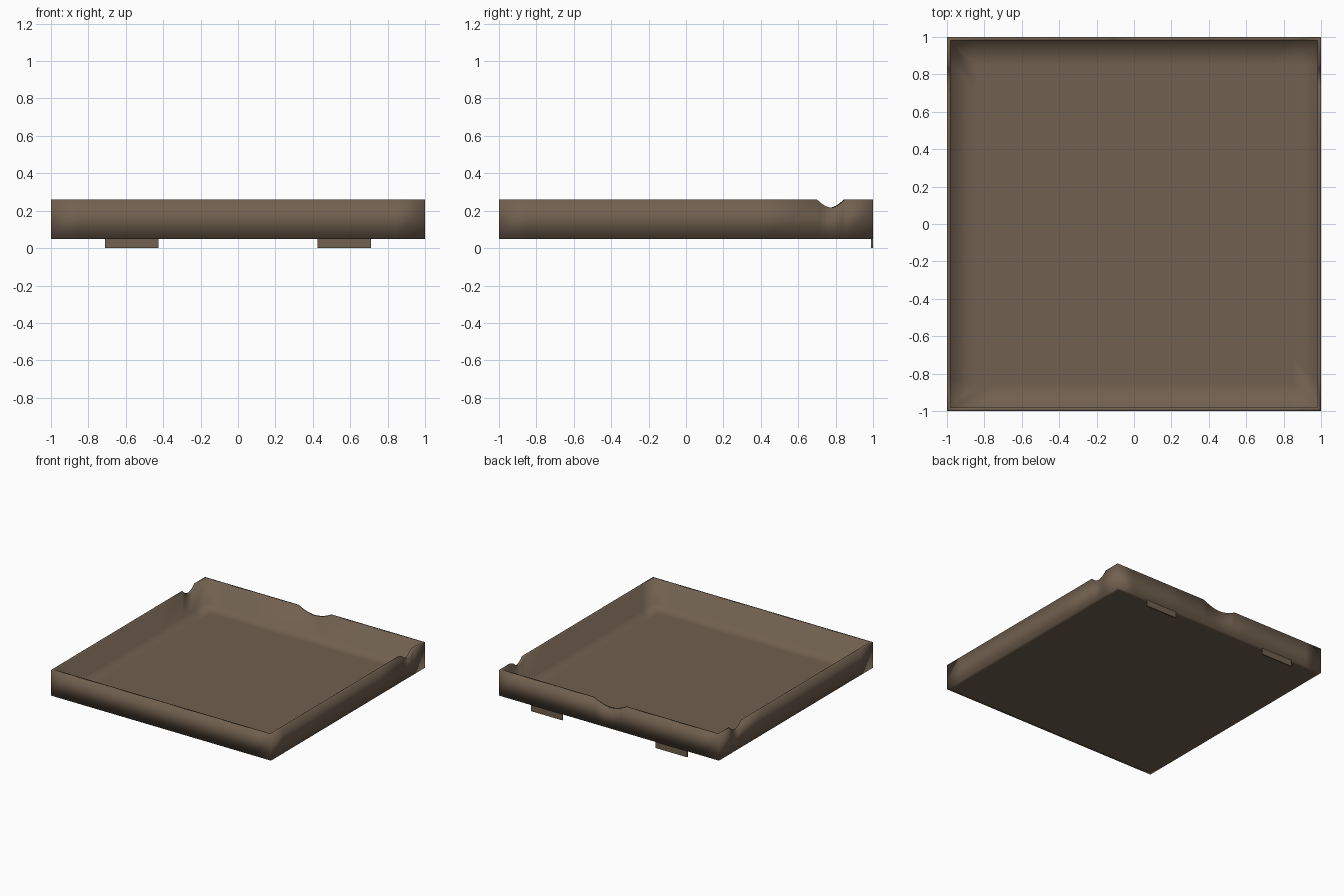
import bpy, bmesh

if "Cube" in bpy.data.objects:
    bpy.data.objects.remove(bpy.data.objects["Cube"])

# single brown colour
brown = bpy.data.materials.new("dull_brown")
brown.diffuse_color = (0.165, 0.117, 0.079, 1)
brown.use_nodes = True
brown.node_tree.nodes["Principled BSDF"].inputs["Base Color"].default_value = brown.diffuse_color

BOTTOM, RIM, FLOOR = 0.05, 0.26, 0.055


def finish(name, bm):
    bmesh.ops.recalc_face_normals(bm, faces=bm.faces[:])
    me = bpy.data.meshes.new(name)
    bm.to_mesh(me)
    bm.free()
    me.materials.append(brown)
    ob = bpy.data.objects.new(name, me)
    bpy.context.collection.objects.link(ob)
    return ob


def dip(d, half):
    """Depth of a rounded finger notch at distance d from its middle."""
    t = min(abs(d) / half, 1)
    return 0.044 * (1 - t ** 1.9)


def rim_height(x, y):
    if y > 0.999:                       # back wall, wide notch in the middle
        return RIM - dip(x, 0.15)
    if abs(x) > 0.999:                  # side walls, notch near the back
        return RIM - dip(y - 0.78, 0.08)
    return RIM


# outline of the tray, with extra points where the notches are
plain = [-1, -0.85, -0.5, 0, 0.5, 0.85]
back = [-1, -0.85, -0.5] + [-0.15 + 0.03 * i for i in range(11)] + [0.5, 0.85]
side = [-1, -0.85, -0.5, 0, 0.4] + [0.70 + 0.02 * i for i in range(9)]
outline = [(x, -1) for x in plain]
outline += [(1, y) for y in side]
outline += [(-x, 1) for x in back]
outline += [(-1, y) for y in [1] + side[:0:-1]]

# tray: rings from underside, up the outside, over the rim, down to the floor
bm = bmesh.new()
rings = []
for s, z in [(0.97, BOTTOM), (1, BOTTOM), (1, None), (0.98, None),
             (0.98, FLOOR), (0.85, FLOOR)]:
    rings.append([bm.verts.new((x * s, y * s, rim_height(x, y) if z is None else z))
                  for x, y in outline])
n = len(outline)
for a, b in zip(rings, rings[1:]):
    for i in range(n):
        j = (i + 1) % n
        bm.faces.new((a[i], a[j], b[j], b[i]))
bm.faces.new(rings[0])
bm.faces.new(rings[-1])
for f in bm.faces:
    f.smooth = True
finish("tray", bm)

# two thin tabs hanging below the back wall
for sx, label in ((-1, "left"), (1, "right")):
    bm = bmesh.new()
    bmesh.ops.create_cube(bm, size=1)
    for v in bm.verts:
        v.co.x = sx * 0.567 + v.co.x * 0.286
        v.co.y = 0.995 + v.co.y * 0.01
        v.co.z = 0.026 + v.co.z * 0.052
    finish(label + "_back_tab", bm)
